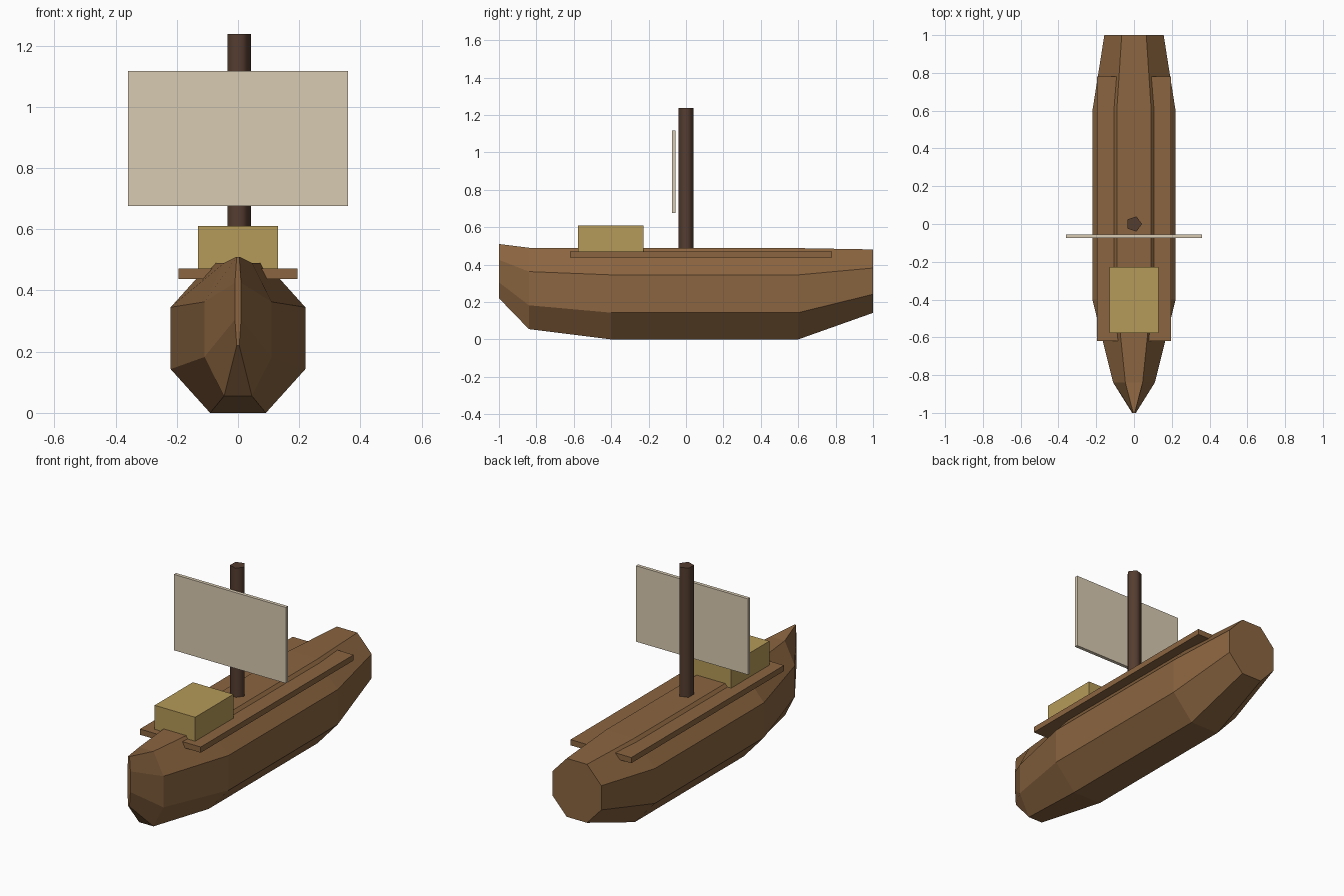
import bpy, bmesh, math

default_cube = bpy.data.objects.get("Cube")
if default_cube:
    bpy.data.objects.remove(default_cube, do_unlink=True)


def material(name, hex_code):
    """Flat material from an sRGB hex code, stored as linear values."""
    srgb = [c / 255 for c in bytes.fromhex(hex_code)]
    linear = [c / 12.92 if c < 0.04 else ((c + 0.055) / 1.055) ** 2.4 for c in srgb]
    mat = bpy.data.materials.new(name)
    mat.use_nodes = True
    mat.diffuse_color = (*linear, 1)
    mat.node_tree.nodes["Principled BSDF"].inputs["Base Color"].default_value = (*linear, 1)
    return mat


hull_wood = material("hull wood", "8b6540")
mast_wood = material("dark mast wood", "553d30")
canvas = material("sail canvas", "d9cbb2")
crate_wood = material("pale cabin wood", "b59a58")


def add_object(name, bm, mat):
    bmesh.ops.recalc_face_normals(bm, faces=bm.faces)
    mesh = bpy.data.meshes.new(name)
    bm.to_mesh(mesh)
    bm.free()
    mesh.materials.append(mat)
    obj = bpy.data.objects.new(name, mesh)
    bpy.context.collection.objects.link(obj)
    return obj


def add_box(name, low, high, mat):
    bm = bmesh.new()
    bmesh.ops.create_cube(bm, size=1)
    for v in bm.verts:
        v.co = [(a + b) / 2 + c * (b - a) for a, b, c in zip(low, high, v.co)]
    return add_object(name, bm, mat)


# Hull: octagonal ribs (y, half width, keel height, deck height) bridged bow to stern
ribs = [(-1, 0.01, 0.22, 0.51), (-0.84, 0.11, 0.055, 0.49), (-0.4, 0.22, 0, 0.488),
        (0.6, 0.22, 0, 0.488), (1, 0.157, 0.142, 0.481)]
sides = 8
flat = math.cos(math.pi / sides)
bm = bmesh.new()
rings = []
for y, half_width, keel, deck in ribs:
    ring = []
    for i in range(sides):
        a = 2 * math.pi * (i + 0.5) / sides
        x = half_width * math.cos(a) / flat
        z = (keel + deck) / 2 + (deck - keel) / 2 * math.sin(a) / flat
        ring.append(bm.verts.new((x, y, z)))
    rings.append(ring)
for r, s in zip(rings, rings[1:]):
    for i in range(sides):
        j = (i + 1) % sides
        bm.faces.new((r[i], r[j], s[j], s[i]))
bm.faces.new(rings[0])
bm.faces.new(rings[-1])
add_object("hull", bm, hull_wood)

# Deck board through the hull, forming the side ledges
add_box("deck_ledge", (-0.195, -0.62, 0.438), (0.195, 0.78, 0.471), hull_wood)

# Cabin box and sail
add_box("cabin", (-0.13, -0.578, 0.45), (0.13, -0.228, 0.61), crate_wood)
add_box("sail", (-0.359, -0.075, 0.676), (0.359, -0.055, 1.116), canvas)

# Five-sided mast, a corner pointing to +x
bm = bmesh.new()
base, top = 0.45, 1.237
corners = [(0.042 * math.cos(math.tau * i / 5), 0.042 * math.sin(math.tau * i / 5))
           for i in range(5)]
foot = bm.faces.new([bm.verts.new((x, y, base)) for x, y in corners])
up = bmesh.ops.extrude_face_region(bm, geom=[foot], use_keep_orig=True)["geom"]
for v in up:
    if isinstance(v, bmesh.types.BMVert):
        v.co.z = top
mast = add_object("mast", bm, mast_wood)
bpy.ops.object.select_all(action="DESELECT")
mast.select_set(True)
bpy.context.view_layer.objects.active = mast
bpy.ops.object.shade_smooth_by_angle(angle=math.radians(80))
